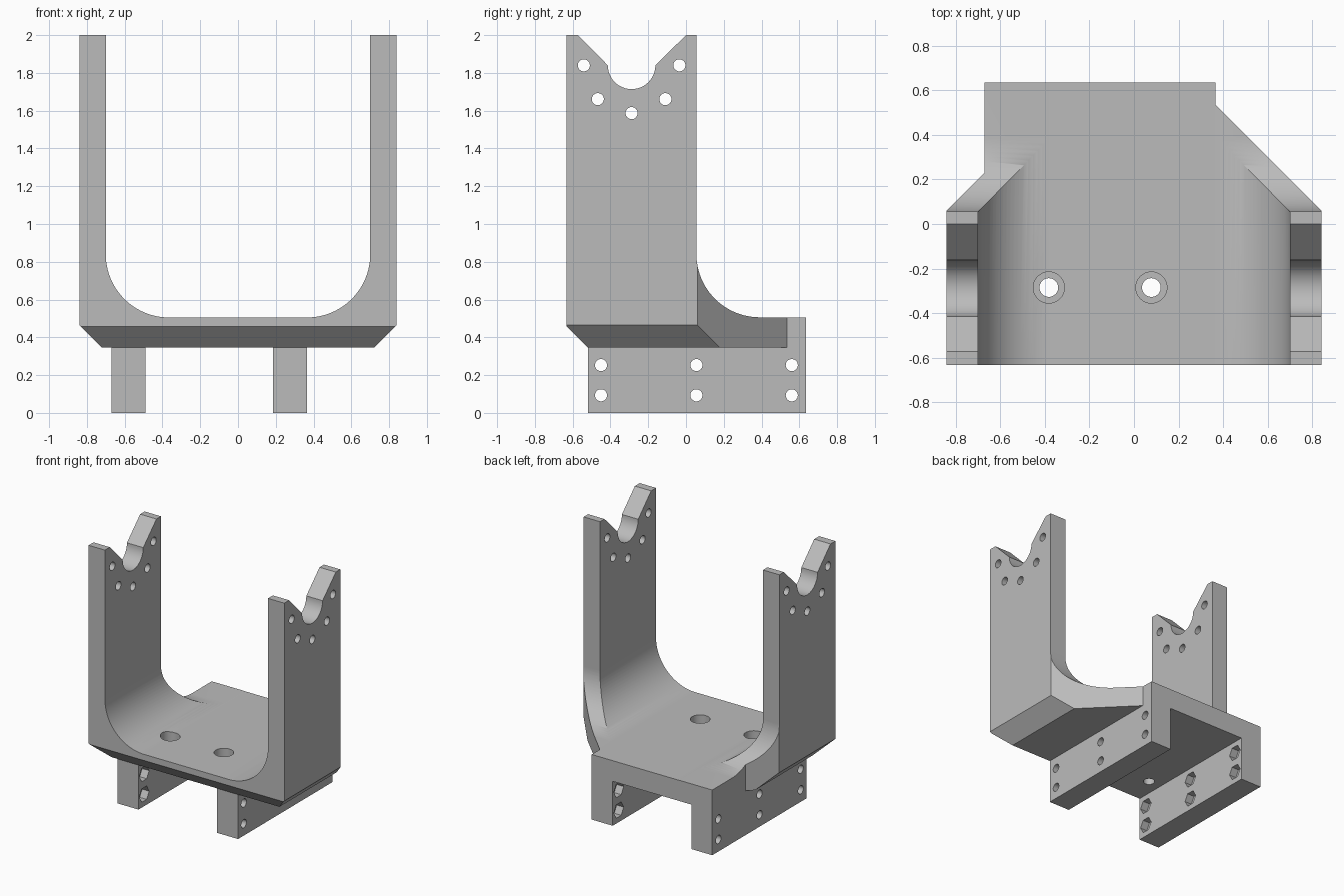
import bpy, bmesh
from math import cos, sin, radians
from mathutils import Vector

cube = bpy.data.objects.get("Cube")
if cube:
    bpy.data.objects.remove(cube, do_unlink=True)

grey = bpy.data.materials.new("plain grey")
grey.use_nodes = True
COLOUR = (0.5, 0.5, 0.5, 1)
grey.diffuse_color = COLOUR
grey.node_tree.nodes["Principled BSDF"].inputs["Base Color"].default_value = COLOUR


def arc(cx, cy, r, start, end, n=24):
    angles = [radians(start + (end - start) * i / n) for i in range(n + 1)]
    return [(cx + r * cos(a), cy + r * sin(a)) for a in angles]


def circle(cx, cy, r, n=32):
    return arc(cx, cy, r, 0, 360, n)[:-1]


def prism(name, outline, axis, lo, hi):
    """Extrude a 2D outline along an axis; the outline uses the other two axes in order."""
    place = {"x": lambda a, b, d: (d, a, b),
             "y": lambda a, b, d: (a, d, b),
             "z": lambda a, b, d: (a, b, d)}[axis]
    bm = bmesh.new()
    base = bm.faces.new([bm.verts.new(place(a, b, lo)) for a, b in outline])
    top = bmesh.ops.extrude_face_region(bm, geom=[base])["geom"]
    bmesh.ops.translate(bm, verts=[v for v in top if isinstance(v, bmesh.types.BMVert)],
                        vec=Vector(place(0, 0, hi - lo)))
    bmesh.ops.recalc_face_normals(bm, faces=bm.faces)
    mesh = bpy.data.meshes.new(name)
    bm.to_mesh(mesh)
    bm.free()
    mesh.materials.append(grey)
    ob = bpy.data.objects.new(name, mesh)
    bpy.context.collection.objects.link(ob)
    return ob


def activate(ob):
    bpy.ops.object.select_all(action="DESELECT")
    ob.select_set(True)
    bpy.context.view_layer.objects.active = ob


def combine(ob, tool, operation="DIFFERENCE"):
    activate(ob)
    mod = ob.modifiers.new("cut", "BOOLEAN")
    mod.operation, mod.solver, mod.object = operation, "EXACT", tool
    bpy.ops.object.modifier_apply(modifier=mod.name)
    bpy.data.objects.remove(tool, do_unlink=True)


def finish(ob):
    activate(ob)
    bpy.ops.object.shade_smooth_by_angle(angle=radians(30))
    mod = ob.modifiers.new("flat shading", "WEIGHTED_NORMAL")
    mod.keep_sharp = True


FLOOR, UNDER, FILLET = 0.505, 0.345, 0.335
NOTCH_Y, NOTCH_Z = -0.288, 1.84

# Cradle: plan outline, U-shaped front profile and notched side profile, intersected
cradle = prism("cradle", [(-0.84, -0.632), (0.84, -0.632), (0.84, 0.06), (0.365, 0.535),
                          (0.365, 0.635), (-0.67, 0.635), (-0.67, 0.23), (-0.84, 0.06)],
               "z", -0.5, 2.5)

right_half = arc(0.365, FLOOR + FILLET, FILLET, -90, 0) + [
    (0.70, 2.5), (0.95, 2.5), (0.95, 0.575), (0.72, UNDER)]
left_half = [(-x, z) for x, z in reversed(right_half)]
combine(cradle, prism("front_profile", right_half + left_half, "y", -1, 1), "INTERSECT")

side = [(-0.72, 2), (-0.572, 2)]
side += arc(NOTCH_Y, NOTCH_Z, 0.126, 180, 360)
side += [(0, 2), (0.055, 2)]
side += arc(0.055 + FILLET, FLOOR + 0.001 + FILLET, FILLET, 180, 270)
side += [(1, FLOOR + 0.001), (1, 0.145), (-0.32, 0.145), (-0.72, 0.545)]
combine(cradle, prism("side_profile", side, "x", -1, 1), "INTERSECT")

# Bolt circle through both arms
for y, z in arc(NOTCH_Y, NOTCH_Z, 0.253, 180, 360, 4):
    combine(cradle, prism("arm_hole", circle(y, z, 0.032), "x", -1, 1))

# Counterbored holes in the floor
for x in (-0.382, 0.078):
    combine(cradle, prism("floor_hole", circle(x, -0.285, 0.042), "z", 0, 1))
    combine(cradle, prism("counterbore", circle(x, -0.285, 0.07), "z", FLOOR - 0.08, 0.6))
finish(cradle)

# Mounting rails, each with six holes and hexagonal nut pockets on the inner face
for name, x0, x1, inner in (("right_rail", -0.67, -0.49, -0.49),
                            ("left_rail", 0.185, 0.365, 0.185)):
    rail = prism(name, [(-0.52, 0), (0.635, 0), (0.635, UNDER), (-0.52, UNDER)], "x", x0, x1)
    for y in (-0.45, 0.055, 0.56):
        for z in (0.093, 0.253):
            combine(rail, prism("rail_hole", circle(y, z, 0.032), "x", -1, 1))
            combine(rail, prism("nut_pocket", circle(y, z, 0.06, 6), "x",
                                inner - 0.06, inner + 0.06))
    finish(rail)
